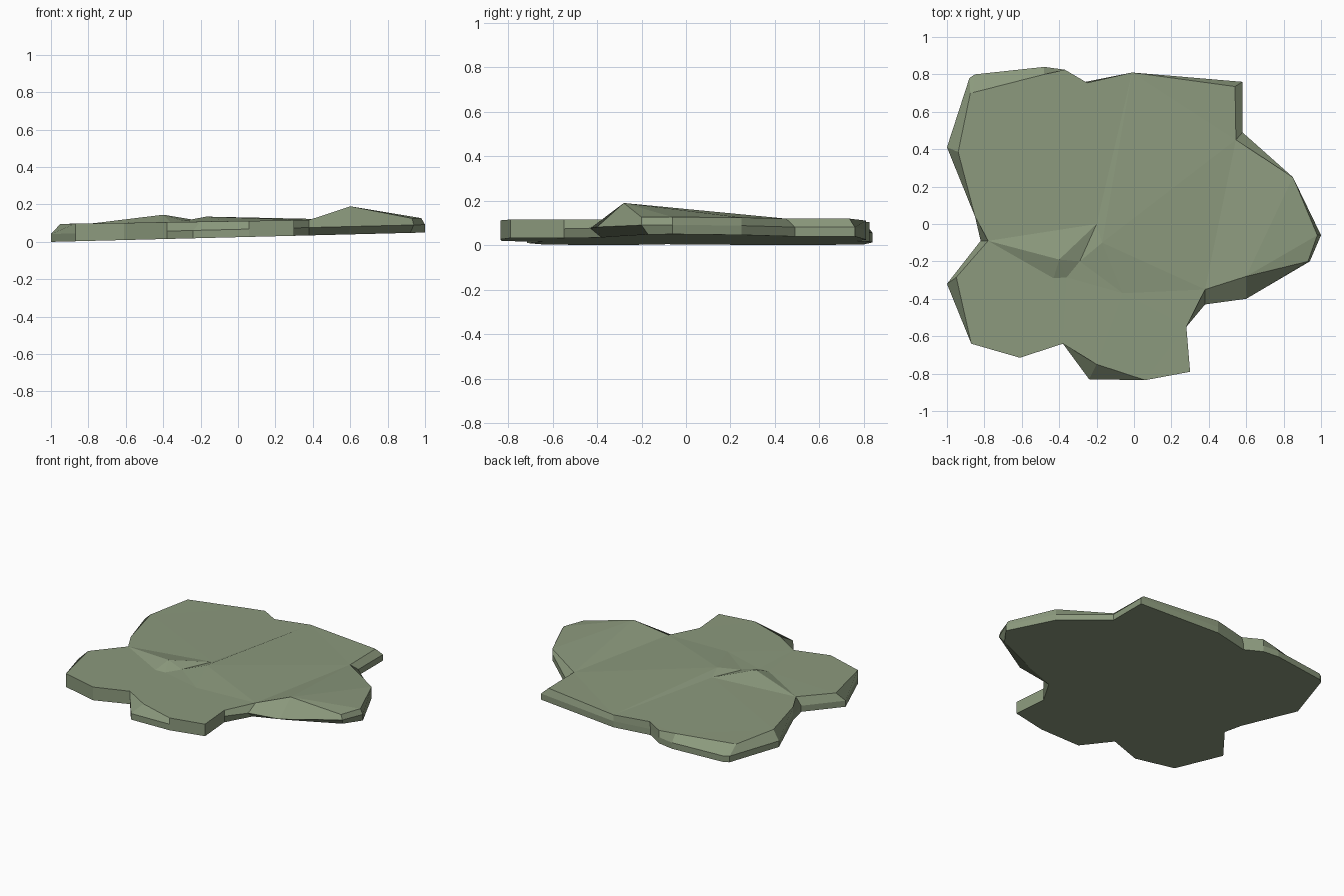
import bpy, bmesh
from mathutils import Vector
from mathutils.geometry import delaunay_2d_cdt

if "Cube" in bpy.data.objects:
    bpy.data.objects.remove(bpy.data.objects["Cube"])

# Outline of the slab seen from above (clockwise from the left)
outline = [(-1, .41), (-.88, .78), (-.85, .80), (-.48, .84), (-.37, .825), (-.26, .76),
           (-.01, .81), (.58, .76), (.58, .49), (.85, .25), (1, -.06), (.94, -.2),
           (.6, -.4), (.38, -.43), (.28, -.55), (.3, -.79), (.06, -.835), (-.24, -.83),
           (-.38, -.64), (-.61, -.715), (-.87, -.64), (-1, -.32), (-.82, -.09), (-.85, .04)]
# Where the top rim or the base is chipped inward from the outline
top_chips = {0: (-.94, .385), 1: (-.875, .70), 2: (-.86, .703), 3: (-.48, .80), 5: (-.25, .755),
             7: (.54, .735), 8: (.545, .45), 10: (.98, -.06), 11: (.93, -.2), 12: (.6, -.28),
             13: (.38, -.35), 17: (-.2, -.75), 21: (-.95, -.285), 22: (-.78, -.09)}
base_chips = {11: (.92, -.17), 12: (.59, -.31), 13: (.38, -.38)}
peak = {12: .19}
# Bumps and dips inside the top surface, and the creases joining them
bumps = [(-.2, 0, .112), (-.17, -.1, .135), (-.4, -.19, .145), (-.29, -.2, .112),
         (-.43, -.29, .105), (-.36, -.285, .105), (-.06, -.37, .112)]
creases = [(23, 24), (0, 24), (22, 26), (26, 24), (26, 27), (26, 28), (27, 29), (28, 29), (27, 24),
           (24, 5), (24, 25), (25, 6), (25, 30), (25, 8), (25, 13), (13, 8), (12, 8), (12, 9),
           (22, 28)]
n = len(outline)


def base_z(x):
    return .025 + .025 * x


def top_z(x):
    return .111 + .016 * x


bm = bmesh.new()
# Three rings: base, widest middle, top rim
base, mid, top = [], [], []
for i, (x, y) in enumerate(outline):
    bx, by = base_chips.get(i, (x, y))
    tx, ty = top_chips.get(i, (x, y))
    base.append(bm.verts.new((bx, by, base_z(bx))))
    mid.append(bm.verts.new((x, y, base_z(x) + .042)))
    top.append(bm.verts.new((tx, ty, peak.get(i, top_z(tx)))))
for low, high in ((base, mid), (mid, top)):
    for i in range(n):
        j = (i + 1) % n
        bm.faces.new((low[j], low[i], high[i], high[j]))
bm.faces.new(base)

# Creased top surface
top += [bm.verts.new(p) for p in bumps]
edges = [(i, (i + 1) % n) for i in range(n)] + creases
result = delaunay_2d_cdt([Vector(v.co[:2]) for v in top], edges, [], 1, 1e-5)
for tri in result[2]:
    ids = [result[3][k][0] for k in tri if result[3][k]]
    if len(set(ids)) == 3:
        bm.faces.new([top[k] for k in ids])
bmesh.ops.recalc_face_normals(bm, faces=bm.faces)

mesh = bpy.data.meshes.new("rock_slab")
bm.to_mesh(mesh)
bm.free()
stone = bpy.data.materials.new("mossy stone")
stone.diffuse_color = (.26, .32, .205, 1)
stone.use_nodes = True
stone.node_tree.nodes["Principled BSDF"].inputs["Base Color"].default_value = stone.diffuse_color
mesh.materials.append(stone)
slab = bpy.data.objects.new("rock_slab", mesh)
bpy.context.collection.objects.link(slab)
